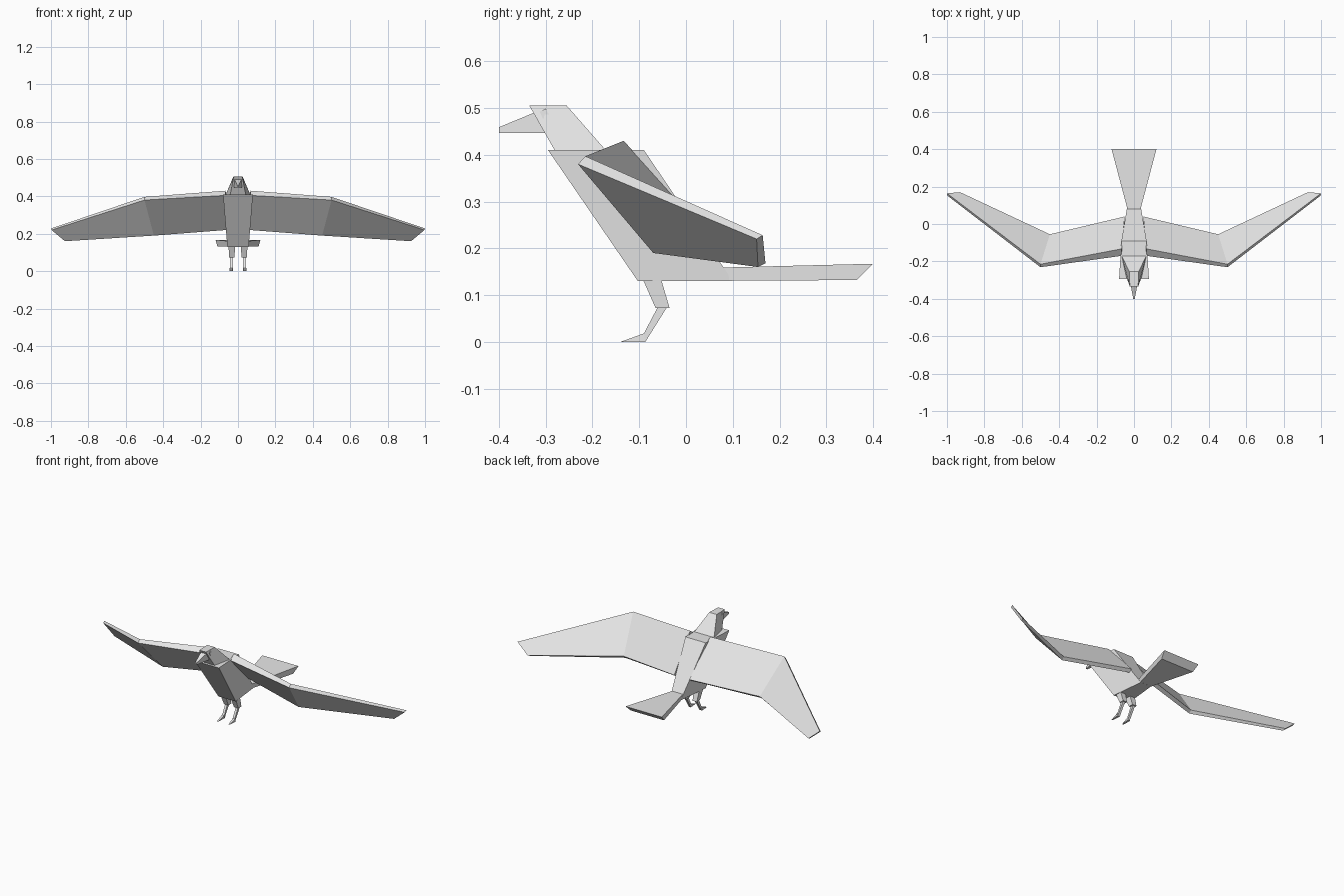
import bpy
import bmesh

default_cube = bpy.data.objects.get("Cube")
if default_cube:
    bpy.data.objects.remove(default_cube, do_unlink=True)

# One plain colour for the whole bird
plumage = bpy.data.materials.new("plain_grey")
plumage.use_nodes = True
GREY = (0.8, 0.8, 0.8, 1)
plumage.diffuse_color = GREY
plumage.node_tree.nodes["Principled BSDF"].inputs["Base Color"].default_value = GREY


def loft(name, sections, mirrored=False):
    """Skin a row of matching cross-sections and cap both ends."""
    bm = bmesh.new()
    rings = [[bm.verts.new(point) for point in section] for section in sections]
    count = len(rings[0])
    for near, far in zip(rings, rings[1:]):
        for i in range(count):
            j = (i + 1) % count
            bm.faces.new((near[i], near[j], far[j], far[i]))
    bm.faces.new(rings[0])
    bm.faces.new(rings[-1])
    bmesh.ops.recalc_face_normals(bm, faces=bm.faces)
    mesh = bpy.data.meshes.new(name)
    bm.to_mesh(mesh)
    bm.free()
    mesh.materials.append(plumage)
    part = bpy.data.objects.new(name, mesh)
    bpy.context.collection.objects.link(part)
    if mirrored:
        part.modifiers.new("other_side", "MIRROR")
    return part


def side_profile(name, profile, centre=0, mirrored=False):
    """Widen a side outline of (y, z, half width) points about a centre line."""
    sections = [[(centre + side * half, y, z) for y, z, half in profile]
                for side in (-1, 1)]
    return loft(name, sections, mirrored)


# Body, a tapered block leaning back
side_profile("body", [(-.295, .41, .08), (-.09, .41, .067),
                      (.1, .13, .035), (-.103, .13, .057)])

# Head with sloping cheeks
side_profile("head", [(-.335, .505, .022), (-.255, .505, .025),
                      (-.17, .408, .066), (-.28, .408, .042)])

# Beak narrowing to a blunt tip
side_profile("beak", [(-.4, .459, .004), (-.4, .447, .004),
                      (-.3, .447, .022), (-.325, .49, .018)])

# Eyes, small tilted plates standing just proud of the cheeks
side_profile("eyes", [(-.313, .492, .03), (-.3, .499, .03),
                      (-.292, .484, .031), (-.306, .477, .031)])

# Tail fanning out behind
side_profile("tail", [(.08, .159, .035), (.4, .167, .12),
                      (.365, .132, .11), (.09, .131, .035)])

# Wings: root, wrist and tip sections, leading edge first
root = [(.066, -.133, .43), (.05, .04, .235), (.05, .02, .221), (.066, -.17, .405)]
wrist = [(.5, -.215, .397), (.45, -.055, .205), (.45, -.07, .19), (.5, -.231, .38)]
tip = [(1, .164, .228), (.93, .17, .168), (.925, .154, .16), (.997, .151, .22)]
loft("wings", [root, wrist, tip], mirrored=True)

# Legs: feathered thigh, thin shank and pointed toe
side_profile("thighs", [(-.095, .14, .018), (-.055, .14, .018),
                        (-.035, .072, .014), (-.065, .072, .014)],
             centre=.033, mirrored=True)
side_profile("shanks", [(-.06, .075, .007), (-.04, .075, .007),
                        (-.087, 0, .007), (-.09, .018, .007)],
             centre=.035, mirrored=True)
side_profile("toes", [(-.09, .018, .007), (-.087, 0, .008), (-.14, 0, .004)],
             centre=.037, mirrored=True)
